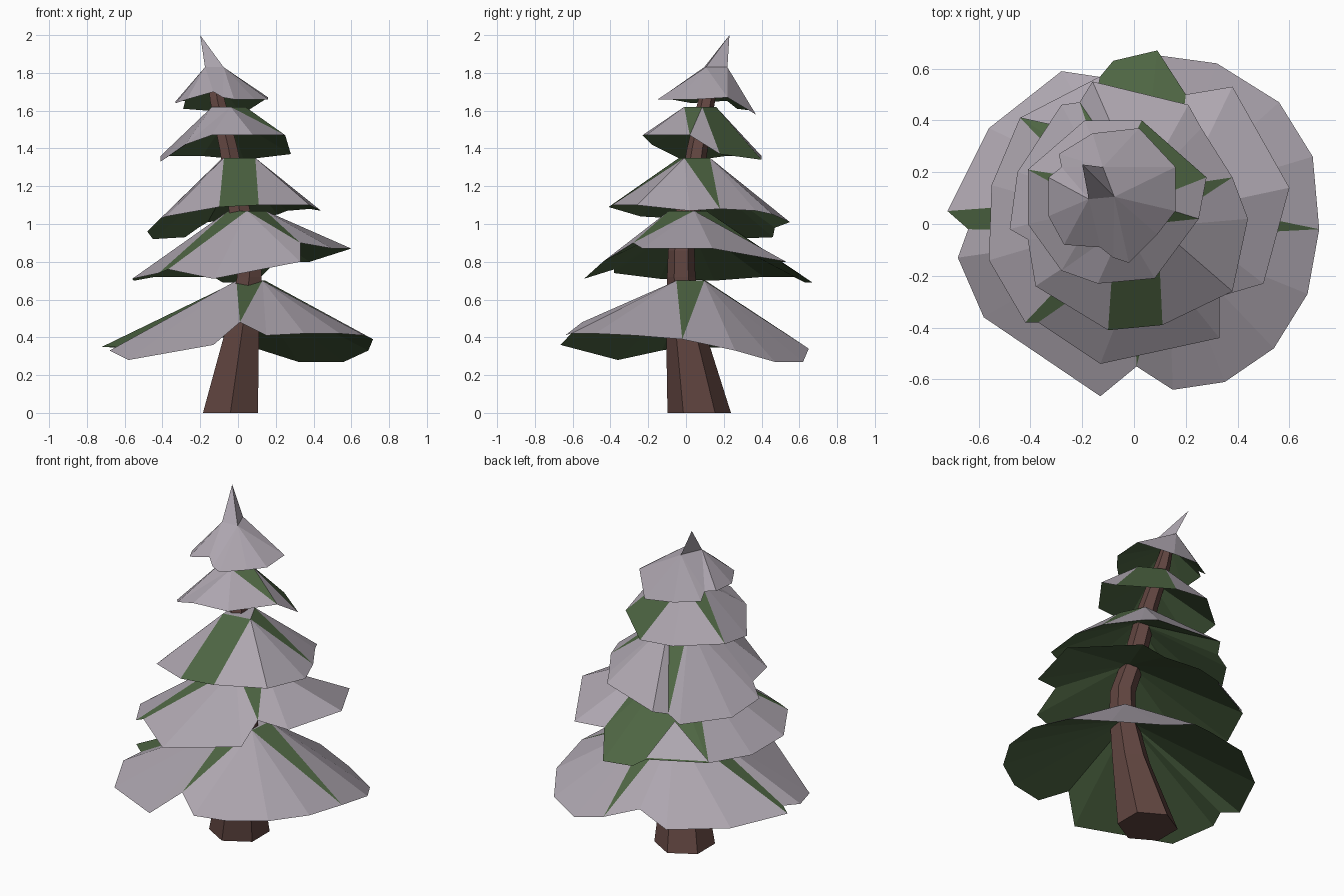
import bpy, math
from mathutils import Vector

if "Cube" in bpy.data.objects:
    bpy.data.objects.remove(bpy.data.objects["Cube"])


def material(name, rgb):
    m = bpy.data.materials.new(name)
    m.diffuse_color = (*rgb, 1)
    m.use_nodes = True
    m.node_tree.nodes["Principled BSDF"].inputs["Base Color"].default_value = m.diffuse_color
    return m


SNOW = material("snow", (0.42, 0.38, 0.43))
GREEN = material("needles", (0.075, 0.13, 0.055))
BARK = material("bark", (0.12, 0.06, 0.052))


def make(name, verts, faces, mats, slots):
    me = bpy.data.meshes.new(name)
    me.from_pydata(verts, [], faces)
    for m in mats:
        me.materials.append(m)
    for p, s in zip(me.polygons, slots):
        p.material_index = s
    me.update()
    ob = bpy.data.objects.new(name, me)
    bpy.context.collection.objects.link(ob)


# Bent six-sided trunk: x, y, z, radius per ring
path = [(-.04, .07, 0, .168), (.02, 0, .42, .105), (.06, -.025, .72, .075),
        (.06, -.025, .86, .07), (.01, .01, 1.06, .065), (-.05, .06, 1.4, .055),
        (-.11, .11, 1.66, .045), (-.13, .14, 1.8, .03)]
N = 6
tv = [(x + r * math.cos(a), y + r * math.sin(a), z) for x, y, z, r in path
      for a in [math.tau * (k + .5) / N for k in range(N)]]
tf = [(i * N + k, i * N + (k + 1) % N, (i + 1) * N + (k + 1) % N, (i + 1) * N + k)
      for i in range(len(path) - 1) for k in range(N)]
tf += [tuple(range(N))[::-1], tuple(range(len(tv) - N, len(tv)))]
make("trunk", tv, tf, [BARK], [0] * len(tf))


def tier(name, centre, radius, petals, green=(), snowy_gaps=(), tip=None):
    """Snowy petals fan from points round the trunk; green wedges fill the gaps."""
    c = Vector(centre)
    verts, faces, slots, index, rim = [], [], [], {}, []

    def vid(p):
        if p not in index:
            index[p] = len(verts)
            verts.append(p)
            rim.append(index[p])
        return index[p]

    fans = [[vid(p) for p in petal] for petal in petals]
    ring = []
    for petal in petals:
        m = sum((Vector(p) for p in petal), Vector()) / len(petal) - c
        a = math.atan2(m.y, m.x)
        ring.append(len(verts))
        verts.append((c.x + radius * math.cos(a), c.y + radius * math.sin(a), c.z))
    for i, f in enumerate(fans):
        j = (i + 1) % len(fans)
        for a, b in zip(f, f[1:]):
            faces.append((ring[i], a, b))
            slots.append(1 if i in green else 0)
        a, b = f[-1], fans[j][0]
        faces.append((ring[i], a, ring[j]) if a == b else (ring[i], a, b, ring[j]))
        slots.append(0 if i in snowy_gaps else 1)
    # top: flat cap or leaning spire
    if tip:
        verts.append(tip)
        for i in range(len(ring)):
            faces.append((ring[i], ring[(i + 1) % len(ring)], len(verts) - 1))
            slots.append(0)
    else:
        faces.append(tuple(ring))
        slots.append(0)
    # hollow underside
    verts.append((c.x, c.y, c.z - .05))
    for a, b in zip(rim, rim[1:] + rim[:1]):
        faces.append((b, a, len(verts) - 1))
        slots.append(1)
    make(name, verts, faces, [SNOW, GREEN], slots)


# Branch tiers, bottom to top, petals listed counter-clockwise
tier("branches_1", (.07, .03, .7), .1, [
    [(.01, -.55, .48), (.15, -.64, .41), (.35, -.61, .42), (.54, -.48, .42),
     (.67, -.27, .41), (.715, -.02, .39)],
    [(.715, -.02, .39), (.69, .26, .33), (.56, .47, .27), (.32, .62, .27), (.1, .65, .34)],
    [(.1, .65, .34), (-.08, .56, .4), (-.28, .59, .34), (-.56, .37, .34), (-.72, .05, .35)],
    [(-.64, -.02, .35), (-.68, -.13, .33), (-.58, -.36, .28), (-.13, -.665, .36),
     (.01, -.55, .48)]])

tier("branches_2", (.05, .01, 1.07), .1, [
    [(-.37, -.38, .76), (-.13, -.54, .71), (.33, -.44, .8), (.33, -.28, .9)],
    [(.33, -.28, .9), (.5, -.23, .87), (.6, .14, .87), (.38, .53, .8), (.2, .5, .8)],
    [(.2, .5, .8), (.09, .67, .69), (-.08, .63, .69), (-.13, .57, .72), (-.44, .41, .72)],
    [(-.44, .41, .72), (-.55, .15, .7), (-.56, -.14, .71), (-.42, -.38, .74)]],
    green=(2,))
make("snow_patch", [(-.13, .57, .73), (-.44, .41, .73), (-.17, .35, .88)],
     [(0, 1, 2)], [SNOW], [0])

tier("branches_3", (0, .03, 1.35), .1, [
    [(.11, -.39, 1.1), (.38, -.26, 1.1), (.44, .02, 1.07), (.38, .18, 1.08)],
    [(.38, .18, 1.08), (.26, .37, 1.07), (.21, .46, 1.05), (-.16, .55, 1.01), (-.21, .47, .98)],
    [(-.21, .47, .98), (-.28, .46, .93), (-.45, .2, .92), (-.48, -.02, .96)],
    [(-.41, -.06, 1.03), (-.38, -.24, 1.04), (-.1, -.41, 1.09)]],
    snowy_gaps=(2,))

tier("branches_4", (-.05, .08, 1.62), .09, [
    [(-.28, -.18, 1.42), (-.14, -.23, 1.47), (.08, -.21, 1.47), (.25, .02, 1.47)],
    [(.25, .02, 1.47), (.28, .18, 1.37)],
    [(.03, .4, 1.34), (-.19, .4, 1.36), (-.41, .21, 1.36)],
    [(-.41, .21, 1.36), (-.41, 0, 1.33), (-.28, -.18, 1.42)]],
    snowy_gaps=(3,))

# Crown with leaning spire
tier("crown", (-.13, .15, 1.83), .07, [
    [(-.08, -.13, 1.67), (-.02, -.15, 1.66), (.09, -.04, 1.66), (.16, .05, 1.66), (.16, .22, 1.67)],
    [(.16, .22, 1.67), (.02, .37, 1.58), (-.16, .35, 1.6), (-.29, .27, 1.61), (-.28, .22, 1.65)],
    [(-.28, .22, 1.65), (-.33, .18, 1.65), (-.33, .03, 1.64), (-.27, -.08, 1.66),
     (-.13, -.09, 1.7), (-.08, -.13, 1.67)]],
    snowy_gaps=(0, 1, 2), tip=(-.2, .23, 2.0))
